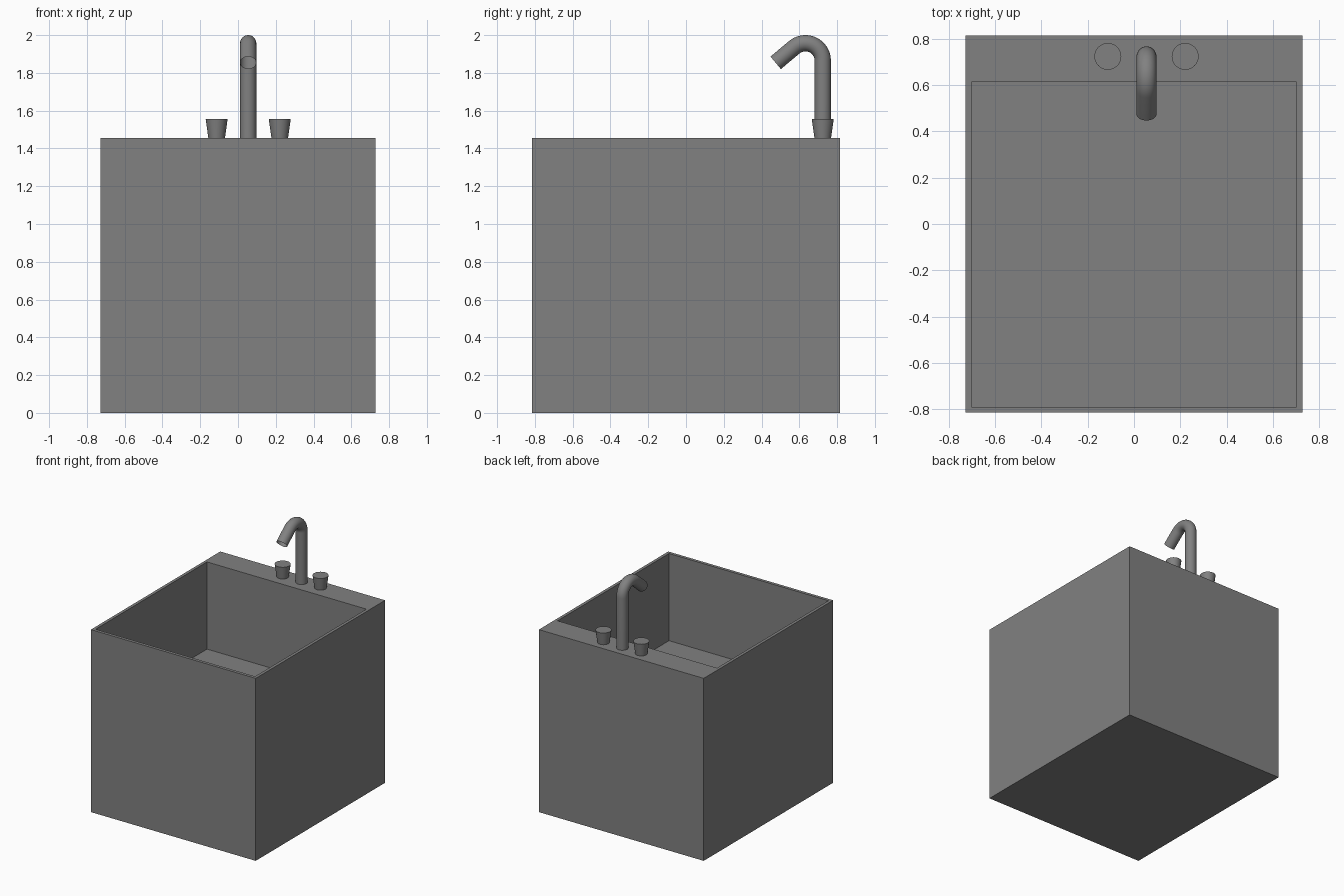
import bpy, bmesh
from math import sin, cos, radians, pi
from mathutils import Vector

if "Cube" in bpy.data.objects:
    bpy.data.objects.remove(bpy.data.objects["Cube"])

HX, HY, TOP = 0.727, 0.815, 1.455      # cabinet half sizes and height
FAUCET_X, FAUCET_Y = 0.054, 0.724

# Dark grey finish shared by every part
grey = bpy.data.materials.new("dark_grey")
grey.diffuse_color = (0.22, 0.22, 0.22, 1)
grey.use_nodes = True
grey.node_tree.nodes["Principled BSDF"].inputs["Base Color"].default_value = grey.diffuse_color


def finish(bm, name, smooth=False):
    mesh = bpy.data.meshes.new(name)
    bmesh.ops.recalc_face_normals(bm, faces=bm.faces)
    bm.to_mesh(mesh)
    bm.free()
    mesh.materials.append(grey)
    ob = bpy.data.objects.new(name, mesh)
    bpy.context.collection.objects.link(ob)
    if smooth:
        bpy.ops.object.select_all(action='DESELECT')
        ob.select_set(True)
        bpy.context.view_layer.objects.active = ob
        bpy.ops.object.shade_smooth_by_angle(angle=radians(40))
    return ob


def bridge(bm, rings):
    for a, b in zip(rings, rings[1:]):
        for i in range(len(a)):
            j = (i + 1) % len(a)
            bm.faces.new((a[i], a[j], b[j], b[i]))


# Basin block: nested rectangular loops, outside up, over the rim, down inside
def basin():
    bm = bmesh.new()
    loops = [(HX, -HY, HY, 0), (HX, -HY, HY, TOP),
             (0.703, -0.79, 0.614, TOP), (0.703, -0.79, 0.614, 0.76)]
    rings = [[bm.verts.new(p) for p in
              ((-x, y0, z), (x, y0, z), (x, y1, z), (-x, y1, z))]
             for x, y0, y1, z in loops]
    bridge(bm, rings)
    bm.faces.new(rings[0])
    bm.faces.new(rings[-1])
    finish(bm, "sink_basin")


# Spout: open round tube along a straight neck, a 130 degree bend and a tip
def spout(radius=0.043, bend=0.092, sides=32, steps=20):
    cy, cz, end = FAUCET_Y - bend, 1.865, radians(130)
    path = [(FAUCET_Y, TOP, 0)]
    for k in range(steps + 1):
        a = end * k / steps
        path.append((cy + bend * cos(a), cz + bend * sin(a), a))
    y, z, a = path[-1]
    path.append((y - 0.128 * sin(a), z + 0.128 * cos(a), a))

    bm = bmesh.new()
    rings = []
    for y, z, a in path:
        out = Vector((0, cos(a), sin(a)))
        ring = []
        for i in range(sides):
            t = 2 * pi * i / sides
            ring.append(bm.verts.new(Vector((FAUCET_X, y, z)) + radius *
                                     (Vector((cos(t), 0, 0)) + out * sin(t))))
        rings.append(ring)
    bridge(bm, rings)
    finish(bm, "faucet_spout", True)


# Tap knob: cone flaring upwards
def knob(name, x):
    bm = bmesh.new()
    bmesh.ops.create_cone(bm, cap_ends=True, segments=32,
                          radius1=0.044, radius2=0.058, depth=0.1)
    bmesh.ops.translate(bm, verts=bm.verts, vec=(x, FAUCET_Y, TOP + 0.05))
    finish(bm, name, True)


basin()
spout()
for name, side in (("left_knob", -1), ("right_knob", 1)):
    knob(name, FAUCET_X + side * 0.167)
